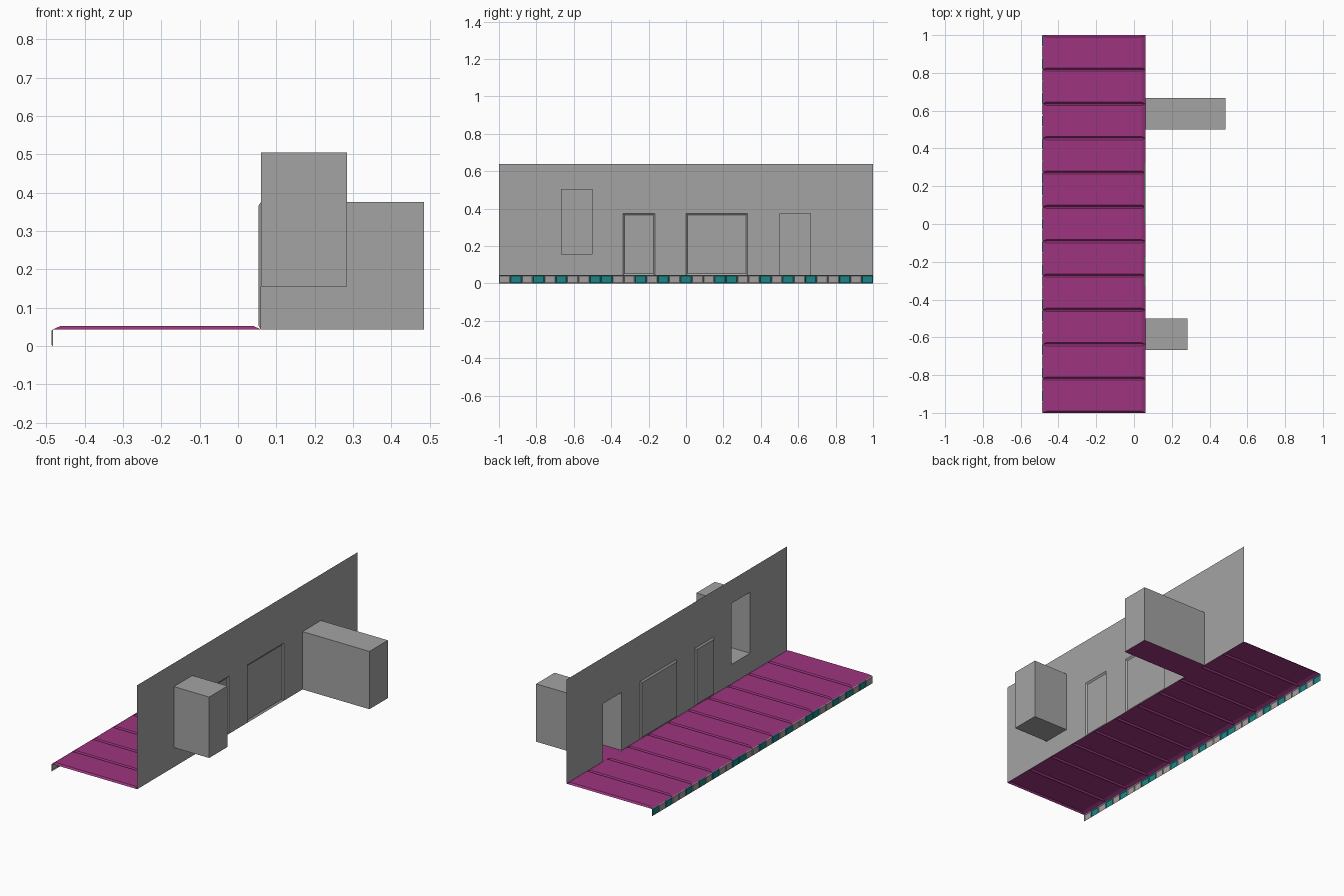
import bpy, bmesh
from mathutils import Vector

cube = bpy.data.objects.get("Cube")
if cube:
    bpy.data.objects.remove(cube, do_unlink=True)


def material(name, rgb):
    m = bpy.data.materials.new(name)
    m.use_nodes = True
    m.diffuse_color = (*rgb, 1)
    m.node_tree.nodes["Principled BSDF"].inputs["Base Color"].default_value = (*rgb, 1)
    return m


GREY = material("wall grey", (0.37, 0.37, 0.37))
PLUM = material("floor magenta", (0.34, 0.035, 0.215))
TEAL = material("tile teal", (0.012, 0.24, 0.24))
PALE = material("tile grey", (0.38, 0.35, 0.35))

BASE, TOP = 0.043, 0.64          # floor level and wall top
WALL, EDGE = 0.06, -0.483        # wall plane and open floor edge
DOOR = 0.375                     # door height


def finish(name, bm, *mats):
    bmesh.ops.remove_doubles(bm, verts=bm.verts, dist=0.0001)
    mesh = bpy.data.meshes.new(name)
    bm.to_mesh(mesh)
    bm.free()
    for m in mats:
        mesh.materials.append(m)
    obj = bpy.data.objects.new(name, mesh)
    bpy.context.collection.objects.link(obj)
    return obj


def quad(bm, pts, mat=0):
    f = bm.faces.new([bm.verts.new(p) for p in pts])
    f.material_index = mat
    return f


def raised_panel(bm, corner, u, v, inset_u, inset_v, height, mat=0):
    """Open-backed panel: a rectangle with bevelled sides and a raised cap."""
    c, u, v = Vector(corner), Vector(u), Vector(v)
    du, dv = u.normalized() * inset_u, v.normalized() * inset_v
    lift = u.cross(v).normalized() * height
    outer = [c, c + u, c + u + v, c + v]
    inner = [c + du + dv + lift, c + u - du + dv + lift,
             c + u + v - du - dv + lift, c + v + du - dv + lift]
    quad(bm, inner, mat)
    for i in range(4):
        j = (i + 1) % 4
        quad(bm, [outer[i], outer[j], inner[j], inner[i]], mat)


# Floor slabs with bevelled joints
SLABS = 11
step = 2 / SLABS
bm = bmesh.new()
for i in range(SLABS):
    raised_panel(bm, (EDGE, -1 + i * step, BASE), (WALL - EDGE, 0, 0), (0, step, 0),
                 0.02, 0.009, 0.009)
finish("floor_slabs", bm, PLUM)

# Edge tiles in two colours, hanging below the open floor edge
TILES = SLABS * 3
teal_slots = {1, 3, 5, 8, 9}
step = 2 / TILES
bm = bmesh.new()
for i in range(TILES):
    teal = i % SLABS in teal_slots
    if i >= TILES - 2:
        teal = i == TILES - 1
    raised_panel(bm, (EDGE, -1 + i * step, 0), (0, 0, BASE), (0, step, 0),
                 0.004, 0.004, 0.004, int(teal))
finish("edge_tiles", bm, PALE, TEAL)

# Openings: y range, z range
alcove = (0.5, 0.667, BASE, DOOR)
niche = (-0.667, -0.5, 0.155, 0.505)
wide_door = (0.0, 0.33, BASE, DOOR)
narrow_door = (-0.337, -0.167, BASE, DOOR)
openings = (alcove, niche, wide_door, narrow_door)

# Wall sheet with the openings left out
ys = sorted({-1, 1} | {y for o in openings for y in o[:2]})
zs = sorted({BASE, TOP} | {z for o in openings for z in o[2:]})
bm = bmesh.new()
for y0, y1 in zip(ys, ys[1:]):
    for z0, z1 in zip(zs, zs[1:]):
        y, z = (y0 + y1) / 2, (z0 + z1) / 2
        if not any(o[0] < y < o[1] and o[2] < z < o[3] for o in openings):
            quad(bm, [(WALL, y0, z0), (WALL, y0, z1), (WALL, y1, z1), (WALL, y1, z0)])
bmesh.ops.remove_doubles(bm, verts=bm.verts, dist=0.0001)
bmesh.ops.dissolve_limit(bm, angle_limit=0.01, verts=bm.verts, edges=bm.edges)
finish("wall", bm, GREY)

# Closed doors standing slightly proud of the wall
for name, (y0, y1, z0, z1) in (("wide_door", wide_door), ("narrow_door", narrow_door)):
    bm = bmesh.new()
    raised_panel(bm, (WALL, y0, z0), (0, 0, z1 - z0), (0, y1 - y0, 0), 0.01, 0.008, 0.007)
    finish(name, bm, GREY)


def recess(name, opening, depth, *mats):
    """Box open towards the walkway, its floor in the last material."""
    y0, y1, z0, z1 = opening
    bm = bmesh.new()
    ring = [(y0, z0), (y1, z0), (y1, z1), (y0, z1)]
    for i in range(4):
        a, b = ring[i], ring[(i + 1) % 4]
        quad(bm, [(WALL, *a), (depth, *a), (depth, *b), (WALL, *b)],
             len(mats) - 1 if i == 0 else 0)
    quad(bm, [(depth, *p) for p in reversed(ring)])
    finish(name, bm, *mats)


recess("door_alcove", alcove, 0.485, GREY, PLUM)
recess("window_niche", niche, 0.284, GREY)
